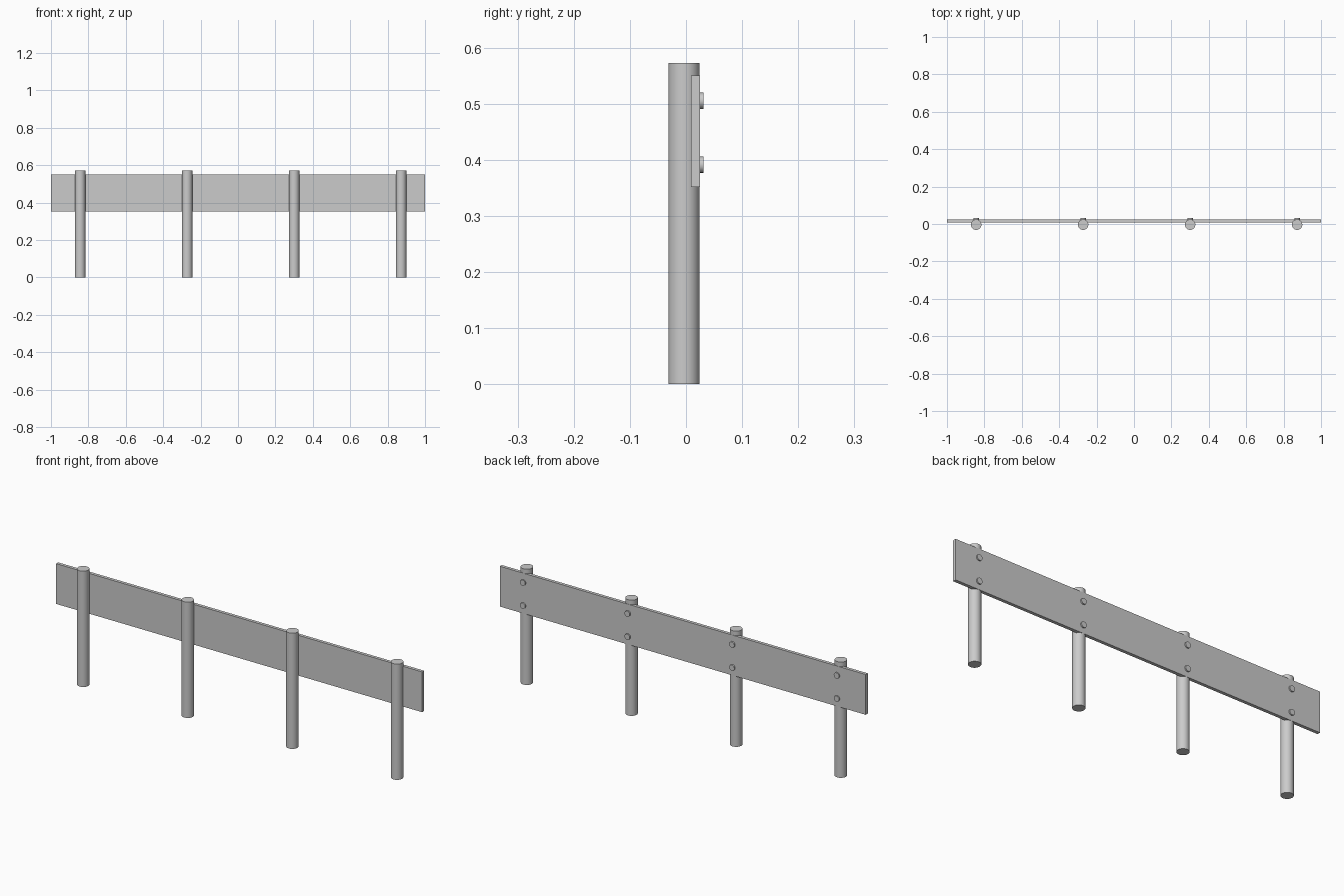
import bpy
import math

if "Cube" in bpy.data.objects:
    bpy.data.objects.remove(bpy.data.objects["Cube"])

POST_X = [-0.844 + 0.572 * i for i in range(4)]


def cylinder(name, radius, depth, location, sides, rotation=(0, 0, 0)):
    bpy.ops.mesh.primitive_cylinder_add(vertices=sides, radius=radius, depth=depth,
                                        location=location, rotation=rotation)
    obj = bpy.context.object
    obj.name = name
    bpy.ops.object.shade_smooth_by_angle(angle=math.radians(40))
    return obj


# Long plank let into the back of the posts
bpy.ops.mesh.primitive_cube_add(size=1, location=(0, 0.017, 0.4505))
plank = bpy.context.object
plank.name = "plank"
plank.scale = (2.0, 0.016, 0.199)
bpy.ops.object.transform_apply(location=False, rotation=False, scale=True)

for i, x in enumerate(POST_X, 1):
    # Round post
    cylinder(f"post_{i}", 0.028, 0.572, (x, -0.0035, 0.286), 32)
    # Two bolt heads on the back of the plank
    for level, z in (("lower", 0.391), ("upper", 0.505)):
        cylinder(f"bolt_{level}_{i}", 0.0145, 0.008, (x, 0.0275, z), 16,
                 (math.radians(90), 0, 0))
